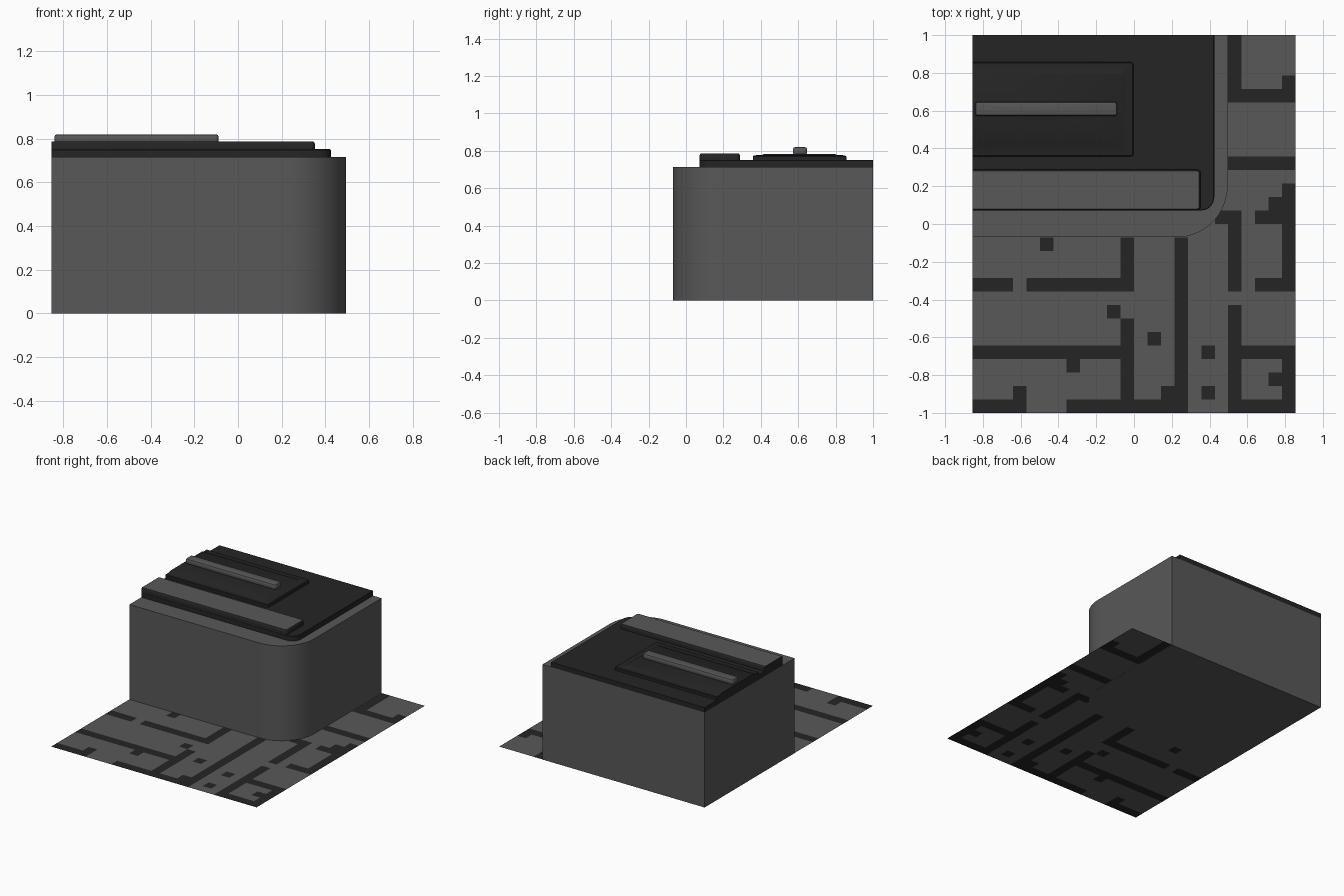
import bpy, bmesh, math

if "Cube" in bpy.data.objects:
    bpy.data.objects.remove(bpy.data.objects["Cube"])

def material(name, v):
    m = bpy.data.materials.new(name)
    m.diffuse_color = (v, v, v, 1)
    m.use_nodes = True
    m.node_tree.nodes["Principled BSDF"].inputs["Base Color"].default_value = m.diffuse_color
    return m

GREY = material("mid grey", 0.098)
DARK = material("near black", 0.018)
L, R, F, B = -0.855, 0.855, -1.0, 1.0

def finish(bm, name, mats, smooth=True):
    bmesh.ops.recalc_face_normals(bm, faces=bm.faces)
    me = bpy.data.meshes.new(name)
    bm.to_mesh(me)
    bm.free()
    ob = bpy.data.objects.new(name, me)
    bpy.context.collection.objects.link(ob)
    for m in mats:
        me.materials.append(m)
    if smooth:
        bpy.ops.object.select_all(action='DESELECT')
        ob.select_set(True)
        bpy.context.view_layer.objects.active = ob
        bpy.ops.object.shade_smooth_by_angle(angle=math.radians(35))
    return ob

def outline(x0, x1, y0, y1, radii, n):
    """Rectangle with radii for front-left, front-right, back-right, back-left."""
    pts = []
    corners = [(x0, y0, 1, 1), (x1, y0, -1, 1), (x1, y1, -1, -1), (x0, y1, 1, -1)]
    for i, ((x, y, sx, sy), r) in enumerate(zip(corners, radii)):
        if r <= 0:
            pts.append((x, y))
            continue
        for k in range(n + 1):
            a = math.pi + i * math.pi / 2 + k * math.pi / 2 / n
            pts.append((x + sx * r + r * math.cos(a), y + sy * r + r * math.sin(a)))
    return pts

def slab(name, x, y, radii, levels, mats, top_index=0, n=8, cut_left=True, cut_back=False):
    """Stack of (z, inset) outlines; cut sides are not inset."""
    bm = bmesh.new()
    rings = []
    for z, d in levels:
        pts = outline(x[0] + (0 if cut_left else d), x[1] - d, y[0] + d,
                      y[1] - (0 if cut_back else d),
                      [max(r - d, 0.002) if r else 0 for r in radii], n)
        rings.append([bm.verts.new((px, py, z)) for px, py in pts])
    for a, b in zip(rings, rings[1:]):
        for i in range(len(a)):
            j = (i + 1) % len(a)
            bm.faces.new((a[i], a[j], b[j], b[i]))
    bm.faces.new(rings[0][::-1])
    bm.faces.new(rings[-1]).material_index = top_index
    return finish(bm, name, mats)

# Large block with one rounded front corner
slab("block_body", (L, 0.495), (-0.07, B), (0, 0.27, 0, 0), [(0, 0), (0.715, 0)],
     [GREY], n=16, cut_back=True)
# Dark cover layer on the block
slab("cover_layer", (L, 0.425), (0.072, B), (0, 0.07, 0, 0),
     [(0.715, 0), (0.749, 0), (0.752, 0.003)], [DARK], cut_back=True)
# Front bar: dark sides, grey top
slab("front_bar", (L, 0.353), (0.072, 0.288), (0, 0.02, 0.02, 0),
     [(0.75, 0), (0.775, 0), (0.783, 0.003), (0.787, 0.008)], [DARK, GREY], 1, 4)
# Raised dark panel with shallow sloping top
slab("raised_panel", (L, -0.003), (0.357, 0.857), (0, 0.015, 0.015, 0),
     [(0.75, 0), (0.771, 0), (0.776, 0.005), (0.778, 0.05), (0.784, 0.06)], [DARK], 0, 4)
# Thin grey ridge on the panel
slab("panel_ridge", (-0.841, -0.089), (0.572, 0.647), (0.015,) * 4,
     [(0.78, 0.004), (0.79, 0), (0.81, 0), (0.817, 0.004), (0.82, 0.012)],
     [GREY], 0, 4, cut_left=False)

# Floor tile of 24 x 28 cells; dark strips as (first col, first row, last col, last row)
STRIPS = [(0, 0, 3, 0), (3, 1, 3, 1), (7, 0, 15, 0), (14, 1, 14, 1), (15, 0, 15, 12),
          (0, 4, 11, 4), (7, 3, 7, 3), (11, 0, 11, 6), (10, 7, 10, 7), (0, 9, 2, 9),
          (4, 9, 10, 9), (11, 9, 11, 12), (5, 12, 5, 12), (13, 5, 13, 5), (17, 4, 17, 4),
          (17, 1, 17, 1), (19, 0, 19, 7), (19, 4, 23, 4), (19, 0, 23, 0), (19, 9, 19, 14),
          (18, 14, 18, 14), (21, 9, 23, 9), (23, 9, 23, 16), (21, 14, 23, 14),
          (22, 15, 22, 15), (19, 18, 23, 18), (19, 23, 23, 23), (23, 24, 23, 24),
          (19, 23, 19, 27), (22, 2, 23, 2), (23, 1, 23, 3)]
bm = bmesh.new()
sx, sy = (R - L) / 24, (B - F) / 28
grid = [[bm.verts.new((L + c * sx, F + r * sy, 0.001)) for c in range(25)] for r in range(29)]
for r in range(28):
    for c in range(24):
        f = bm.faces.new((grid[r][c], grid[r][c + 1], grid[r + 1][c + 1], grid[r + 1][c]))
        f.material_index = int(any(a <= c <= p and b <= r <= q for a, b, p, q in STRIPS))
finish(bm, "floor_tile", [GREY, DARK], smooth=False)
